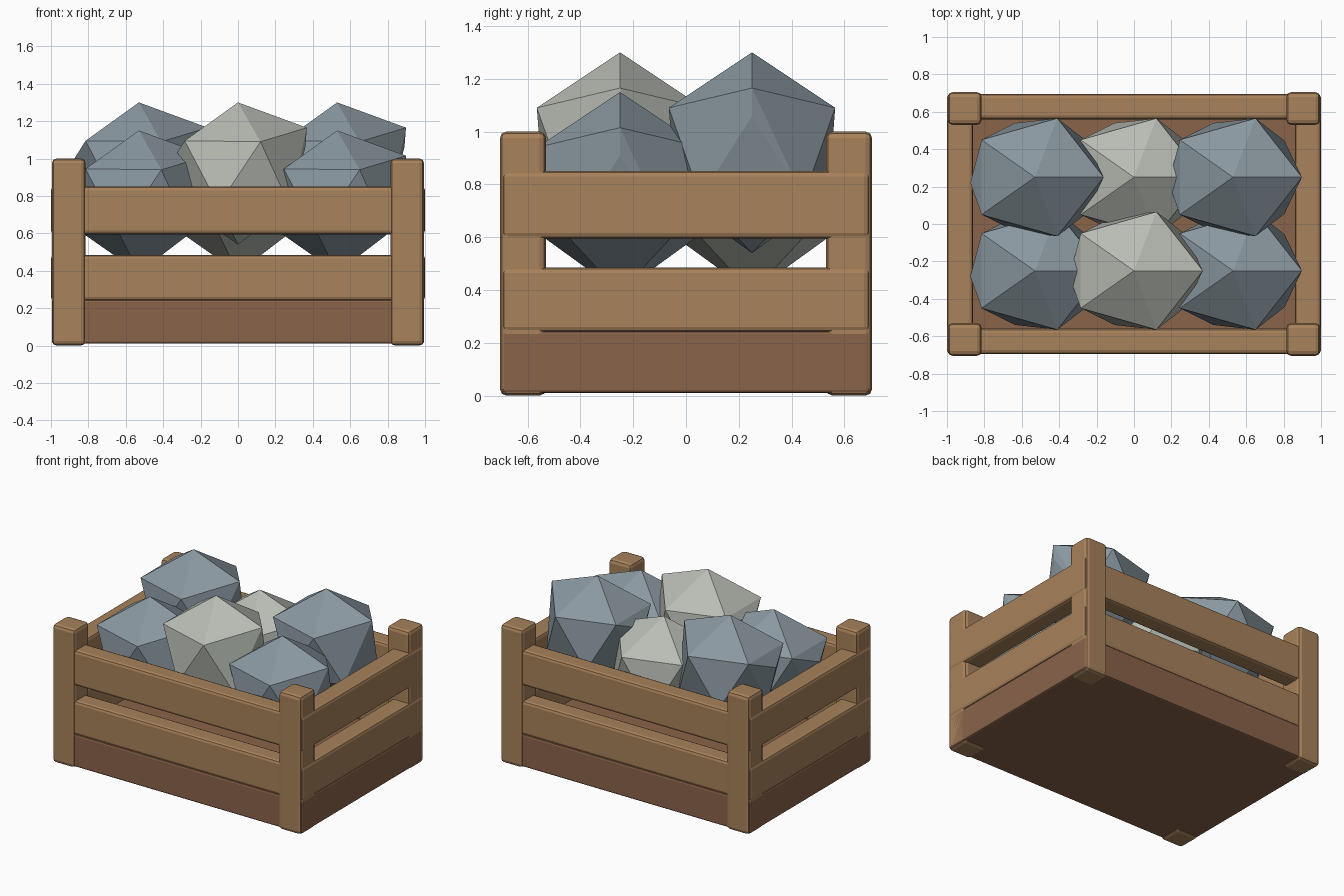
import bpy
import bmesh

cube = bpy.data.objects.get("Cube")
if cube:
    bpy.data.objects.remove(cube, do_unlink=True)


def linear(c):
    c /= 255
    return c / 12.92 if c <= 0.04 else ((c + 0.055) / 1.055) ** 2.4


def material(name, r, g, b):
    mat = bpy.data.materials.new(name)
    mat.use_nodes = True
    color = (linear(r), linear(g), linear(b), 1)
    mat.diffuse_color = color
    bsdf = mat.node_tree.nodes["Principled BSDF"]
    bsdf.inputs["Base Color"].default_value = color
    bsdf.inputs["Roughness"].default_value = 0.9
    return mat


WOOD = material("light wood", 168, 130, 91)
DARK_WOOD = material("reddish wood", 138, 99, 74)
BLUE_STONE = material("blue grey stone", 138, 152, 160)
PALE_STONE = material("pale grey stone", 184, 189, 180)


def add_mesh(name, bm, mat):
    bmesh.ops.recalc_face_normals(bm, faces=bm.faces)
    mesh = bpy.data.meshes.new(name)
    bm.to_mesh(mesh)
    bm.free()
    mesh.materials.append(mat)
    obj = bpy.data.objects.new(name, mesh)
    bpy.context.collection.objects.link(obj)
    return obj


def board(name, low, high, mat, bevel=0.02):
    """Box between two corners with softened edges."""
    bm = bmesh.new()
    bmesh.ops.create_cube(bm, size=1)
    for v in bm.verts:
        v.co = [(a + b) / 2 + c * (b - a) for a, b, c in zip(low, high, v.co)]
    bmesh.ops.bevel(bm, geom=bm.edges[:], offset=bevel, segments=2,
                    profile=0.5, affect='EDGES')
    return add_mesh(name, bm, mat)


# Solid base with the floor on top
board("base", (-0.995, -0.695, 0.01), (0.995, 0.695, 0.245), DARK_WOOD, 0.012)

# Corner posts
for sx, side in ((-1, "right"), (1, "left")):
    for sy, end in ((-1, "front"), (1, "back")):
        xs = sorted((sx * 0.815, sx * 0.995))
        ys = sorted((sy * 0.53, sy * 0.705))
        board(f"{end}_{side}_post", (xs[0], ys[0], 0), (xs[1], ys[1], 1),
              WOOD, 0.025)

# Two rows of slats on all four sides
for row, z0, z1 in (("lower", 0.24, 0.485), ("upper", 0.595, 0.85)):
    for s, end, side in ((-1, "front", "right"), (1, "back", "left")):
        ys = sorted((s * 0.56, s * 0.695))
        board(f"{row}_{end}_slat", (-0.9, ys[0], z0), (0.9, ys[1], z1), WOOD)
        xs = sorted((s * 0.86, s))
        board(f"{row}_{side}_slat", (xs[0], -0.695, z0), (xs[1], 0.695, z1), WOOD)

# Rock corners relative to the rock centre: single ones and y-mirrored pairs
ROCK_MIDDLE = [(0, 0, 0.38), (0.368, 0, 0.245), (0.36, 0, 0.14),
               (-0.345, -0.03, 0.08), (0, 0, -0.38)]
ROCK_PAIRS = [(0.12, 0.315, 0.17), (-0.285, 0.2, 0.175),
              (0.275, 0.195, -0.17), (-0.105, 0.29, -0.17)]
ROCK_POINTS = ROCK_MIDDLE + [(x, s * y, z) for x, y, z in ROCK_PAIRS for s in (-1, 1)]
ROCK_POINTS.append((-0.3, 0, -0.17))


def rock(name, center, mat):
    bm = bmesh.new()
    for p in ROCK_POINTS:
        bm.verts.new(p)
    hull = bmesh.ops.convex_hull(bm, input=bm.verts[:])
    loose = [v for v in hull["geom_interior"] if isinstance(v, bmesh.types.BMVert)]
    bmesh.ops.delete(bm, geom=loose, context='VERTS')
    obj = add_mesh(name, bm, mat)
    obj.location = center


# Two rows of three rocks, alternating in height
for col, x in enumerate((-0.53, 0, 0.53)):
    for row, y in enumerate((-0.25, 0.25)):
        raised = (col + row) % 2 == 1
        stone = PALE_STONE if col == 1 else BLUE_STONE
        rock(f"rock_{('front', 'back')[row]}_{('right', 'middle', 'left')[col]}",
             (x, y, 0.92 if raised else 0.77), stone)
